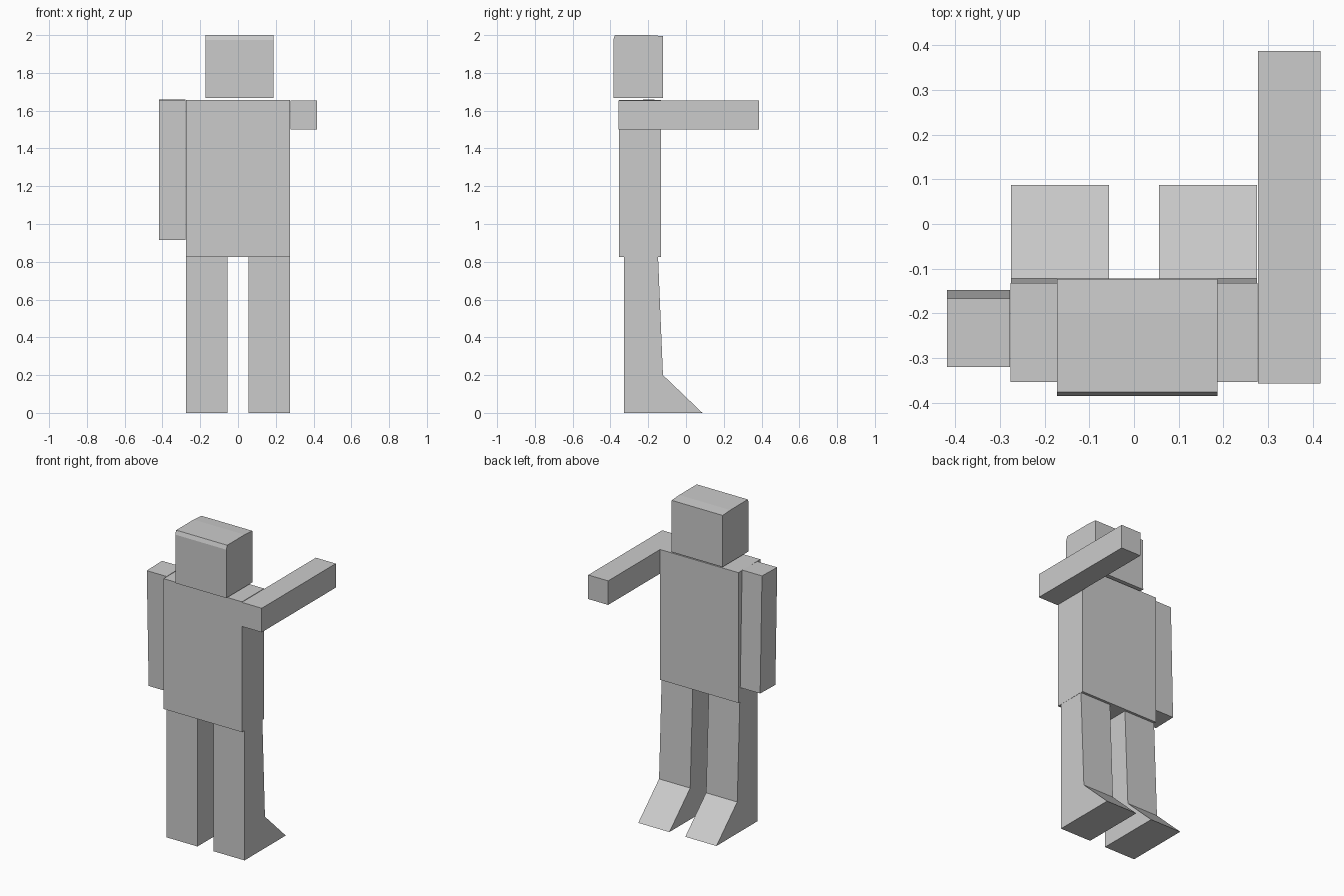
import bpy
import bmesh
from math import radians

cube = bpy.data.objects.get("Cube")
if cube:
    bpy.data.objects.remove(cube, do_unlink=True)

# Single flat grey
grey = bpy.data.materials.new("plain_grey")
grey.use_nodes = True
colour = (0.6, 0.6, 0.6, 1)
grey.diffuse_color = colour
grey.node_tree.nodes["Principled BSDF"].inputs["Base Color"].default_value = colour


def add_part(name, bm):
    bmesh.ops.recalc_face_normals(bm, faces=bm.faces)
    mesh = bpy.data.meshes.new(name)
    bm.to_mesh(mesh)
    bm.free()
    mesh.materials.append(grey)
    obj = bpy.data.objects.new(name, mesh)
    bpy.context.collection.objects.link(obj)
    return obj


def box(name, centre, size, tilt=0):
    bm = bmesh.new()
    bmesh.ops.create_cube(bm, size=1)
    bmesh.ops.scale(bm, vec=size, verts=bm.verts)
    obj = add_part(name, bm)
    obj.location = centre
    obj.rotation_euler.x = radians(tilt)
    return obj


def extrude_profile(name, profile, x0, x1):
    """Extrude a side profile of (y, z) points from x0 to x1."""
    bm = bmesh.new()
    face = bm.faces.new([bm.verts.new((x0, y, z)) for y, z in profile])
    result = bmesh.ops.extrude_face_region(bm, geom=[face], use_keep_orig=True)
    verts = [v for v in result["geom"] if isinstance(v, bmesh.types.BMVert)]
    bmesh.ops.translate(bm, vec=(x1 - x0, 0, 0), verts=verts)
    return add_part(name, bm)


# Torso
box("torso", (0, -0.243, 1.241), (0.552, 0.222, 0.829))

# Head with a slim bevel along the upper front edge
head_profile = [(-0.385, 1.667), (-0.122, 1.667), (-0.123, 1.995),
                (-0.2, 2.0), (-0.376, 2.0), (-0.385, 1.975)]
extrude_profile("head", head_profile, -0.172, 0.187)

# Arms: one stretched out, one hanging with a slight lean
box("left_arm", (0.347, 0.015, 1.577), (0.14, 0.744, 0.153))
box("right_arm", (-0.348, -0.234, 1.287), (0.14, 0.153, 0.741), tilt=1.46)

# Legs with wedge feet
leg_profile = [(-0.327, 0), (0.087, 0), (-0.122, 0.2),
               (-0.148, 0.827), (-0.327, 0.827)]
for side, sign in (("left", 1), ("right", -1)):
    extrude_profile(side + "_leg", leg_profile, sign * 0.056, sign * 0.275)
